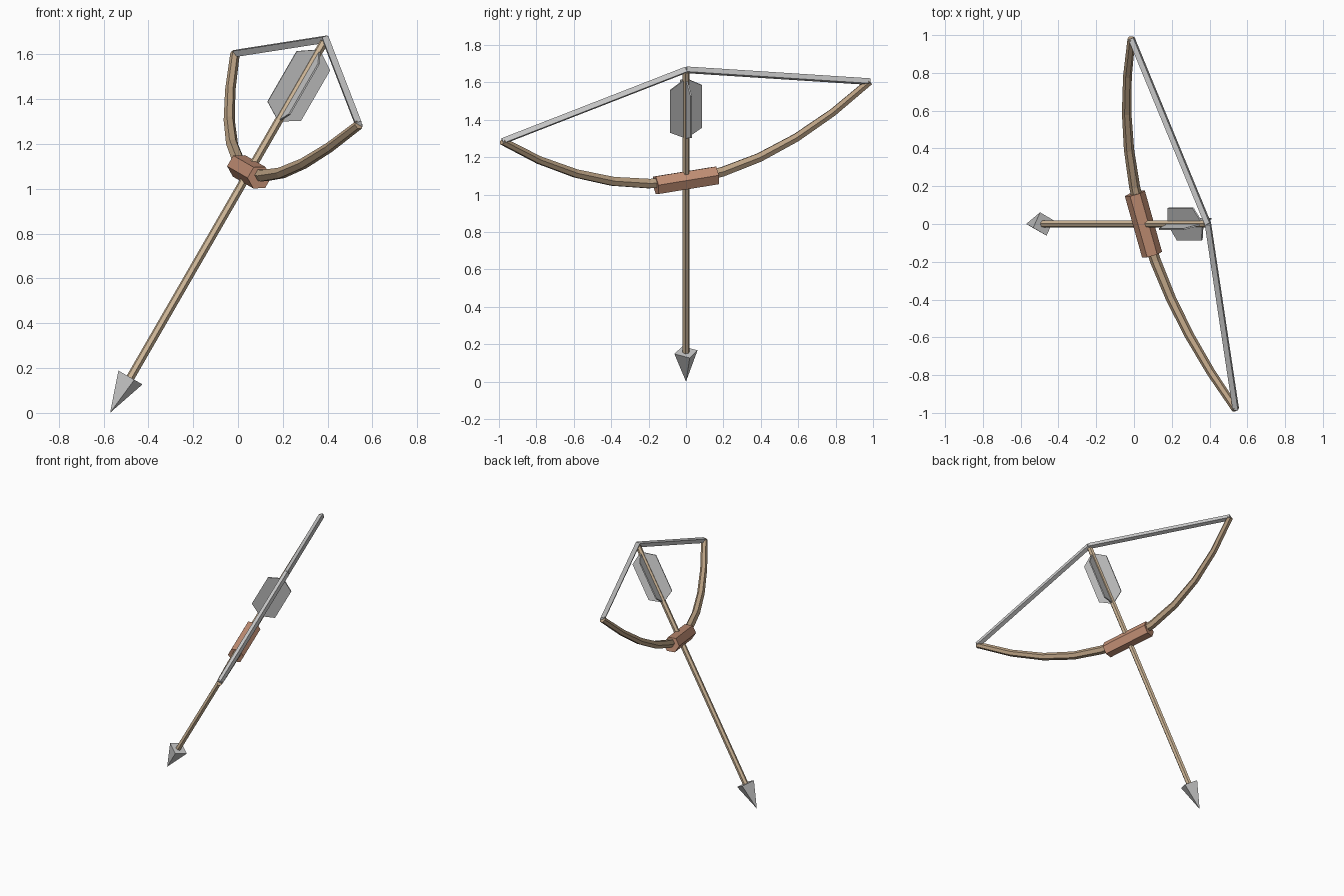
import bpy, bmesh, math
from mathutils import Vector, Matrix

if "Cube" in bpy.data.objects:
    bpy.data.objects.remove(bpy.data.objects["Cube"])

# Bow frame: X along the bow, Y across the bow plane, Z from grip to nock
D = Vector((0.5, 0, math.sqrt(0.75)))
P = Vector((D.z, 0, -0.5))
tilt = math.radians(18)
U = P * math.sin(tilt) - Vector((0, 1, 0)) * math.cos(tilt)
N = D.cross(U)
FRAME = Matrix((U, N, D)).transposed().to_4x4()
FRAME.translation = (0.05, 0, 1.076)


def material(name, rgb):
    m = bpy.data.materials.new(name)
    m.diffuse_color = (*rgb, 1)
    m.use_nodes = True
    m.node_tree.nodes["Principled BSDF"].inputs["Base Color"].default_value = m.diffuse_color
    return m


wood = material("limb_wood", (0.50, 0.36, 0.23))
leather = material("grip_leather", (0.55, 0.28, 0.18))
pale_wood = material("shaft_wood", (0.66, 0.50, 0.33))


def finish(name, bm, mat=None):
    bmesh.ops.remove_doubles(bm, verts=bm.verts, dist=1e-5)
    bmesh.ops.recalc_face_normals(bm, faces=bm.faces)
    mesh = bpy.data.meshes.new(name)
    bm.to_mesh(mesh)
    bm.free()
    if mat:
        mesh.materials.append(mat)
    ob = bpy.data.objects.new(name, mesh)
    ob.matrix_world = FRAME
    bpy.context.collection.objects.link(ob)
    return ob


def tube(name, path, radii, sides, mat=None):
    """Flat-shaded tapered tube along (x, z) points in the bow plane."""
    bm = bmesh.new()
    pts = [Vector((x, 0, z)) for x, z in path]
    rings = []
    for i, p in enumerate(pts):
        t = (pts[min(i + 1, len(pts) - 1)] - pts[max(i - 1, 0)]).normalized()
        n = Vector((t.z, 0, -t.x))
        ring = []
        for k in range(sides):
            a = math.tau * k / sides
            offset = n * math.cos(a) + Vector((0, 1, 0)) * math.sin(a)
            ring.append(bm.verts.new(p + offset * radii[i]))
        rings.append(ring)
    for a, b in zip(rings, rings[1:]):
        for k in range(sides):
            j = (k + 1) % sides
            bm.faces.new((a[k], a[j], b[j], b[k]))
    for ring, r in ((rings[0], radii[0]), (rings[-1], radii[-1])):
        if r > 0:
            bm.faces.new(ring)
    return finish(name, bm, mat)


# Curved limbs and the two string halves
SPAN, CURVE, NOCK = 1.032, 0.4, 0.683
for side, s in (("left", -1), ("right", 1)):
    us = [SPAN * i / 5 for i in range(6)]
    tube(f"limb_{side}", [(s * u, CURVE * u * u) for u in us],
         [0.031 - 0.0095 * u for u in us], 6, wood)
    tube(f"string_{side}", [(s * SPAN, CURVE * SPAN ** 2), (0, NOCK)],
         [0.02, 0.02], 4)

# Grip
tube("grip", [(-0.17, 0), (0.17, 0)], [0.055, 0.055], 6, leather)

# Arrow shaft and four-sided head
tube("arrow_shaft", [(0, -1.08), (0, 0.67)], [0.019, 0.019], 6, pale_wood)
tube("arrow_head", [(0, -1.06), (0, -1.242)], [0.065, 0], 4)

# Two crossed fletching plates
outline = [(0, 0.26), (0.09, 0.312), (0.09, 0.572),
           (0, 0.63), (-0.09, 0.572), (-0.09, 0.312)]
for name, angle in (("fletching_flat", 0), ("fletching_cross", math.pi / 2)):
    bm = bmesh.new()
    face = bm.faces.new([bm.verts.new((x, -0.004, z)) for x, z in outline])
    ext = bmesh.ops.extrude_face_region(bm, geom=[face], use_keep_orig=True)
    moved = [g for g in ext["geom"] if isinstance(g, bmesh.types.BMVert)]
    bmesh.ops.translate(bm, verts=moved, vec=(0, 0.008, 0))
    bmesh.ops.rotate(bm, verts=bm.verts, matrix=Matrix.Rotation(angle, 3, 'Z'))
    finish(name, bm)
